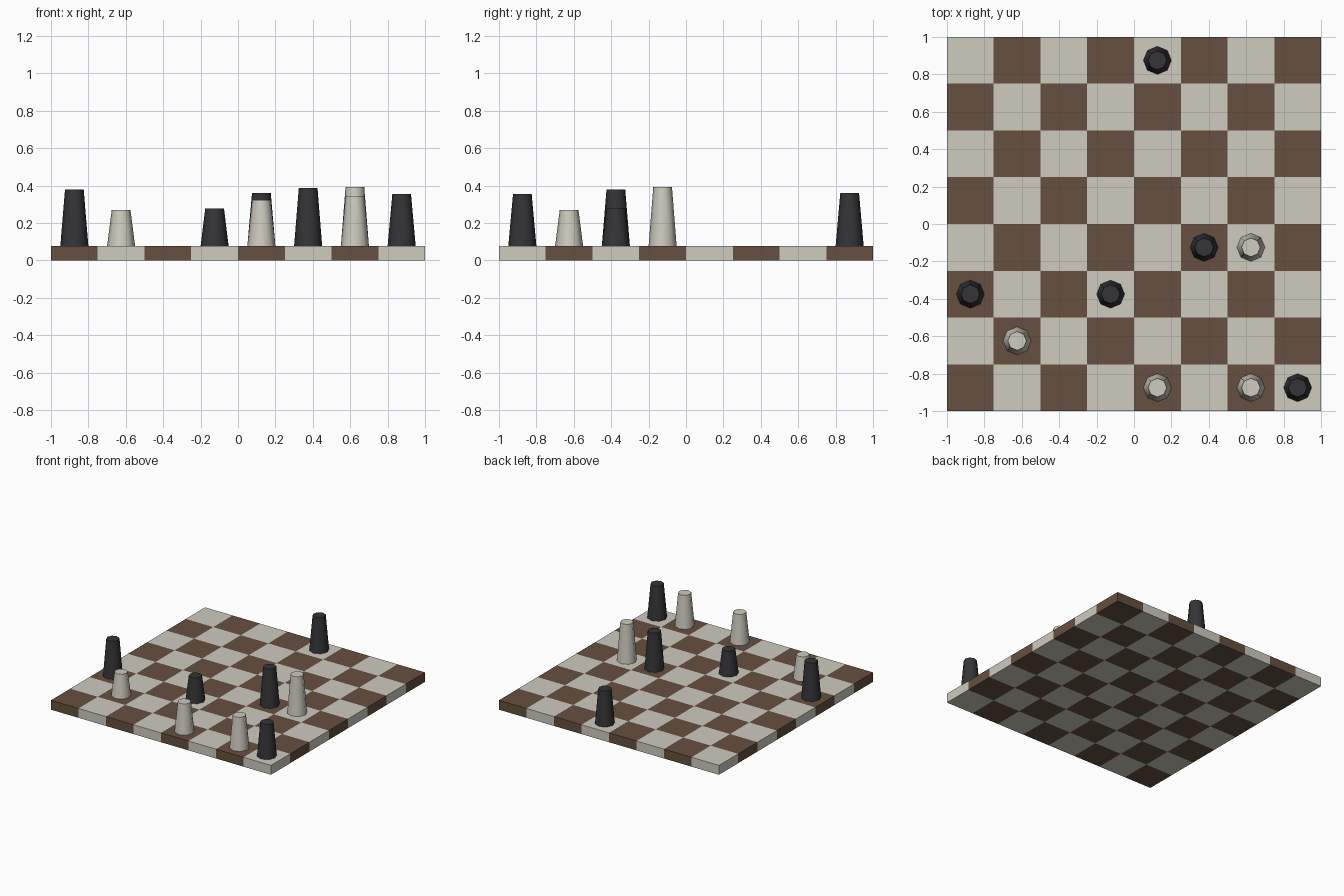
import bpy, bmesh, math

if "Cube" in bpy.data.objects:
    bpy.data.objects.remove(bpy.data.objects["Cube"])

N, SQ, T = 8, 0.25, 0.077


def material(name, rgb):
    m = bpy.data.materials.new(name)
    m.diffuse_color = (*rgb, 1)
    m.use_nodes = True
    m.node_tree.nodes["Principled BSDF"].inputs["Base Color"].default_value = m.diffuse_color
    return m


board_dark = material("board_dark", (0.13, 0.08, 0.05))
board_light = material("board_light", (0.62, 0.60, 0.52))
piece_dark = material("piece_dark", (0.035, 0.035, 0.04))
piece_light = material("piece_light", (0.62, 0.60, 0.52))

# Board: a slab cut into 8 x 8 squares, coloured alternately
bm = bmesh.new()
bmesh.ops.create_grid(bm, x_segments=N, y_segments=N, size=1)
ext = bmesh.ops.extrude_face_region(bm, geom=bm.faces[:], use_keep_orig=True)
top = [v for v in ext["geom"] if isinstance(v, bmesh.types.BMVert)]
bmesh.ops.translate(bm, verts=top, vec=(0, 0, T))
bmesh.ops.recalc_face_normals(bm, faces=bm.faces[:])
for f in bm.faces:
    c = f.calc_center_median() * 0.99
    f.material_index = (math.floor((c.x + 1) / SQ) + math.floor((c.y + 1) / SQ)) % 2
mesh = bpy.data.meshes.new("board")
bm.to_mesh(mesh)
bm.free()
mesh.materials.append(board_dark)
mesh.materials.append(board_light)
bpy.context.collection.objects.link(bpy.data.objects.new("board", mesh))


# Pieces: tapered eight-sided pegs standing in the middle of a square
def peg(name, col, row, top_z, mat):
    x, y = -1 + SQ * (col + 0.5), -1 + SQ * (row + 0.5)
    bpy.ops.mesh.primitive_cone_add(vertices=8, radius1=0.075, radius2=0.05,
                                    depth=top_z - T, location=(x, y, (top_z + T) / 2))
    ob = bpy.context.object
    ob.name = name
    ob.data.materials.append(mat)
    bpy.ops.object.shade_smooth_by_angle(angle=math.radians(60))


# column, row, top height
for p in [(0, 2, 0.38), (3, 2, 0.278), (4, 7, 0.362), (5, 3, 0.388), (7, 0, 0.355)]:
    peg("dark_piece", *p, piece_dark)
for p in [(1, 1, 0.27), (4, 0, 0.322), (6, 0, 0.346), (6, 3, 0.393)]:
    peg("light_piece", *p, piece_light)
